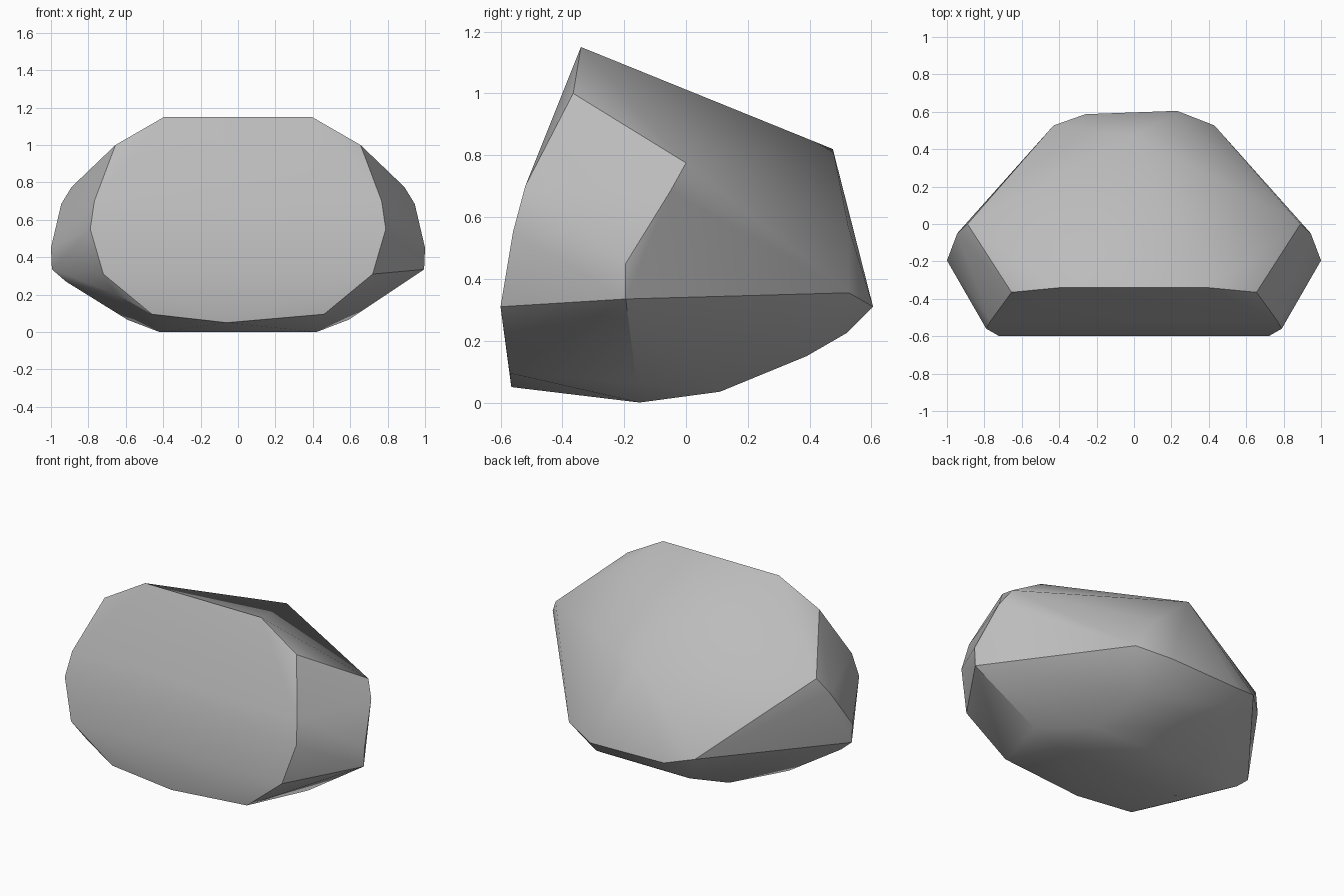
import bpy
import bmesh
import math

default_cube = bpy.data.objects.get("Cube")
if default_cube:
    bpy.data.objects.remove(default_cube, do_unlink=True)


def make_material(name, colour):
    material = bpy.data.materials.new(name)
    material.use_nodes = True
    material.diffuse_color = colour
    shader = material.node_tree.nodes["Principled BSDF"]
    shader.inputs["Base Color"].default_value = colour
    shader.inputs["Roughness"].default_value = 0.9
    return material


def mirrored(corners):
    """Return the corners together with their copies across the middle."""
    return [(side * x, y, z) for x, y, z in corners for side in (-1, 1)]


def make_boulder(name, corners, material):
    """Wrap a faceted skin around the corners and soften its shallow edges."""
    mesh = bpy.data.meshes.new(name)
    bm = bmesh.new()
    for corner in corners:
        bm.verts.new(corner)
    hull = bmesh.ops.convex_hull(bm, input=bm.verts)
    # Remove any corner that ended up inside the skin
    loose = [v for v in bm.verts if not v.link_faces]
    bmesh.ops.delete(bm, geom=loose, context="VERTS")
    bmesh.ops.recalc_face_normals(bm, faces=bm.faces)
    bm.to_mesh(mesh)
    bm.free()

    boulder = bpy.data.objects.new(name, mesh)
    bpy.context.collection.objects.link(boulder)
    mesh.materials.append(material)
    bpy.ops.object.select_all(action="DESELECT")
    boulder.select_set(True)
    bpy.context.view_layer.objects.active = boulder
    bpy.ops.object.shade_smooth_by_angle(angle=math.radians(30))
    return boulder


# Rim of the broad, gently bowed front face, from top to bottom
front_rim = mirrored([
    (.395, -.34, 1.15), (.655, -.365, 1), (.768, -.52, .7),
    (.79, -.56, .55), (.72, -.6, .31), (.46, -.57, .095),
])
front_chips = [(-.06, -.565, .05), (-.65, -.55, .2)]

# Widest band around the two flanks
flanks = mirrored([
    (.89, 0, .775), (.945, -.05, .685), (1, -.195, .45), (.995, -.195, .335),
])

# Back: high peak, one shoulder chip and the lower jutting edge
back = [(0, .475, .82), (.285, .525, .57), (.23, .605, .31), (-.26, .587, .31)]
back += mirrored([(.43, .527, .355)])

# Underside, rising towards the back
underside = mirrored([
    (.42, -.15, 0), (.59, -.16, .065), (.37, .11, .035),
    (.3, .39, .15), (.25, .52, .225),
])
underside.append((-.92, -.2, .27))

stone = make_material("stone_grey", (.5, .5, .5, 1))
make_boulder("boulder", front_rim + front_chips + flanks + back + underside, stone)
